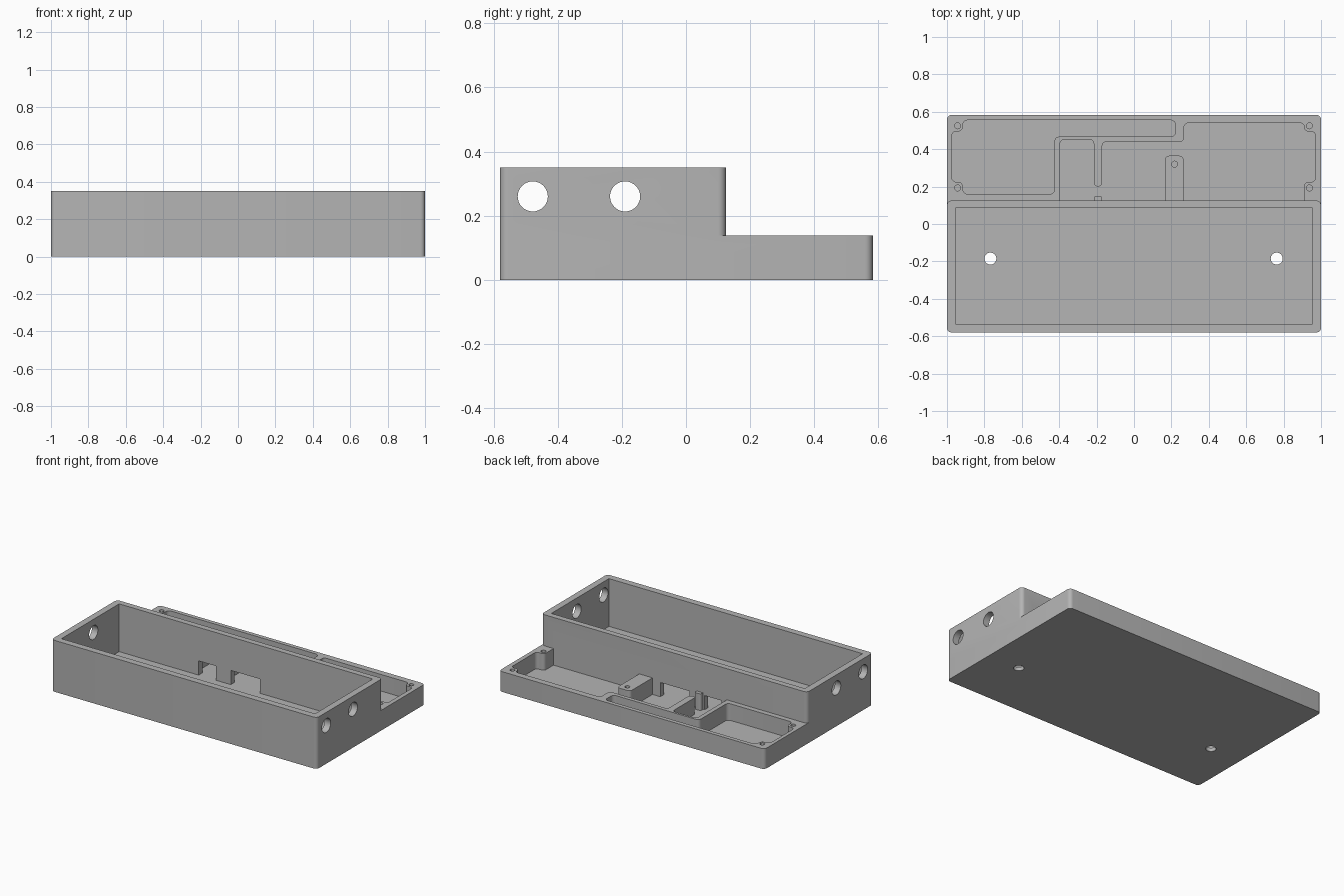
import bpy, bmesh, math
from mathutils import Vector

cube = bpy.data.objects.get("Cube")
if cube:
    bpy.data.objects.remove(cube, do_unlink=True)

grey = bpy.data.materials.new("matte grey")
grey.use_nodes = True
COLOR = (0.46, 0.46, 0.46, 1)
grey.diffuse_color = COLOR
grey.node_tree.nodes["Principled BSDF"].inputs["Base Color"].default_value = COLOR

WALL_Y = 0.125    # back face of the tall box
TRAY_TOP, BOX_TOP, FLOOR = 0.138, 0.35, 0.025


def rounded(points, radius, keep_y=None, steps=6):
    """Round polygon corners, leaving those lying on keep_y sharp."""
    out = []
    for i, p in enumerate(points):
        p, a, b = Vector(p), Vector(points[i - 1]), Vector(points[(i + 1) % len(points)])
        if keep_y is not None and abs(p.y - keep_y) < 1e-6:
            out.append(p)
            continue
        r = min(radius, (a - p).length * 0.48, (b - p).length * 0.48)
        u, v = (a - p).normalized() * r, (b - p).normalized() * r
        for k in range(steps + 1):
            t = math.pi / 2 * k / steps
            out.append(p + u * (1 - math.sin(t)) + v * (1 - math.cos(t)))
    return out


def prism(name, outline, z0, z1):
    """Extrude a flat outline upwards."""
    bm = bmesh.new()
    face = bm.faces.new([bm.verts.new((p[0], p[1], z0)) for p in outline])
    top = bmesh.ops.extrude_face_region(bm, geom=[face])["geom"]
    bmesh.ops.translate(bm, vec=(0, 0, z1 - z0),
                        verts=[g for g in top if isinstance(g, bmesh.types.BMVert)])
    bmesh.ops.recalc_face_normals(bm, faces=bm.faces)
    mesh = bpy.data.meshes.new(name)
    bm.to_mesh(mesh)
    bm.free()
    mesh.materials.append(grey)
    obj = bpy.data.objects.new(name, mesh)
    bpy.context.collection.objects.link(obj)
    return obj


def rect(x0, x1, y0, y1):
    return [(x0, y0), (x1, y0), (x1, y1), (x0, y1)]


def circle(x, y, r, n=32):
    return [(x + r * math.cos(math.tau * i / n), y + r * math.sin(math.tau * i / n))
            for i in range(n)]


def combine(target, other, operation):
    """Apply a boolean and drop the helper."""
    mod = target.modifiers.new("bool", 'BOOLEAN')
    mod.operation, mod.solver, mod.object = operation, 'EXACT', other
    bpy.context.view_layer.objects.active = target
    bpy.ops.object.modifier_apply(modifier=mod.name)
    bpy.data.objects.remove(other, do_unlink=True)


def cut(outline, z0, z1):
    combine(enclosure, prism("cutter", outline, z0, z1), 'DIFFERENCE')


# Low tray slab with the tall box rising from its front part
enclosure = prism("enclosure", rounded(rect(-1, 1, -0.58, 0.583), 0.025), 0, TRAY_TOP)
box = prism("tall_box", rounded(rect(-1, 1, -0.58, WALL_Y), 0.025), 0.1, BOX_TOP)
combine(enclosure, box, 'UNION')

# Open cavity of the tall box
cut(rect(-0.955, 0.955, -0.535, 0.085), FLOOR, 0.5)

# Right-hand tray pocket: long channel along the back, notched for screw bosses
cut(rounded([(-0.975, 0.225), (-0.915, 0.225), (-0.915, 0.16), (-0.425, 0.16),
             (-0.425, 0.467), (0.222, 0.467), (0.222, 0.555), (-0.915, 0.555),
             (-0.915, 0.495), (-0.975, 0.495)], 0.025), FLOOR, 0.25)

# Left-hand tray pocket: goes round a screw block, a divider and a small stub
cut(rounded([(-0.395, WALL_Y), (-0.215, WALL_Y), (-0.215, 0.15), (-0.17, 0.15),
             (-0.17, WALL_Y), (0.165, WALL_Y), (0.165, 0.365), (0.265, 0.365),
             (0.265, WALL_Y), (0.91, WALL_Y), (0.91, 0.225), (0.97, 0.225),
             (0.97, 0.495), (0.91, 0.495), (0.91, 0.54), (0.268, 0.54),
             (0.268, 0.44), (-0.17, 0.44), (-0.17, 0.2), (-0.215, 0.2),
             (-0.215, 0.452), (-0.395, 0.452)], 0.022, keep_y=WALL_Y), FLOOR, 0.25)

# Cable windows between box and tray
for x0, x1 in ((-0.356, -0.227), (-0.114, 0.106)):
    cut(rect(x0, x1, 0.06, 0.14), FLOOR, 0.122)

# Screw holes in the corner bosses and the block
for x, y in ((-0.943, 0.525), (-0.943, 0.193), (0.938, 0.525), (0.938, 0.193), (0.217, 0.32)):
    cut(circle(x, y, 0.016, 20), 0.04, 0.25)

# Mounting holes through the floor
for x in (-0.768, 0.763):
    cut(circle(x, -0.185, 0.032), -0.1, 0.1)

# Round ports through both end walls
for y in (-0.478, -0.19):
    drill = prism("cutter", circle(0, 0, 0.047), -1.2, 1.2)
    drill.rotation_euler.y = math.pi / 2
    drill.location = (0, y, 0.26)
    bpy.context.view_layer.update()
    combine(enclosure, drill, 'DIFFERENCE')

# Smooth rounded corners, crisp edges
bpy.ops.object.select_all(action='DESELECT')
enclosure.select_set(True)
bpy.context.view_layer.objects.active = enclosure
bpy.ops.object.shade_smooth_by_angle(angle=math.radians(30))
